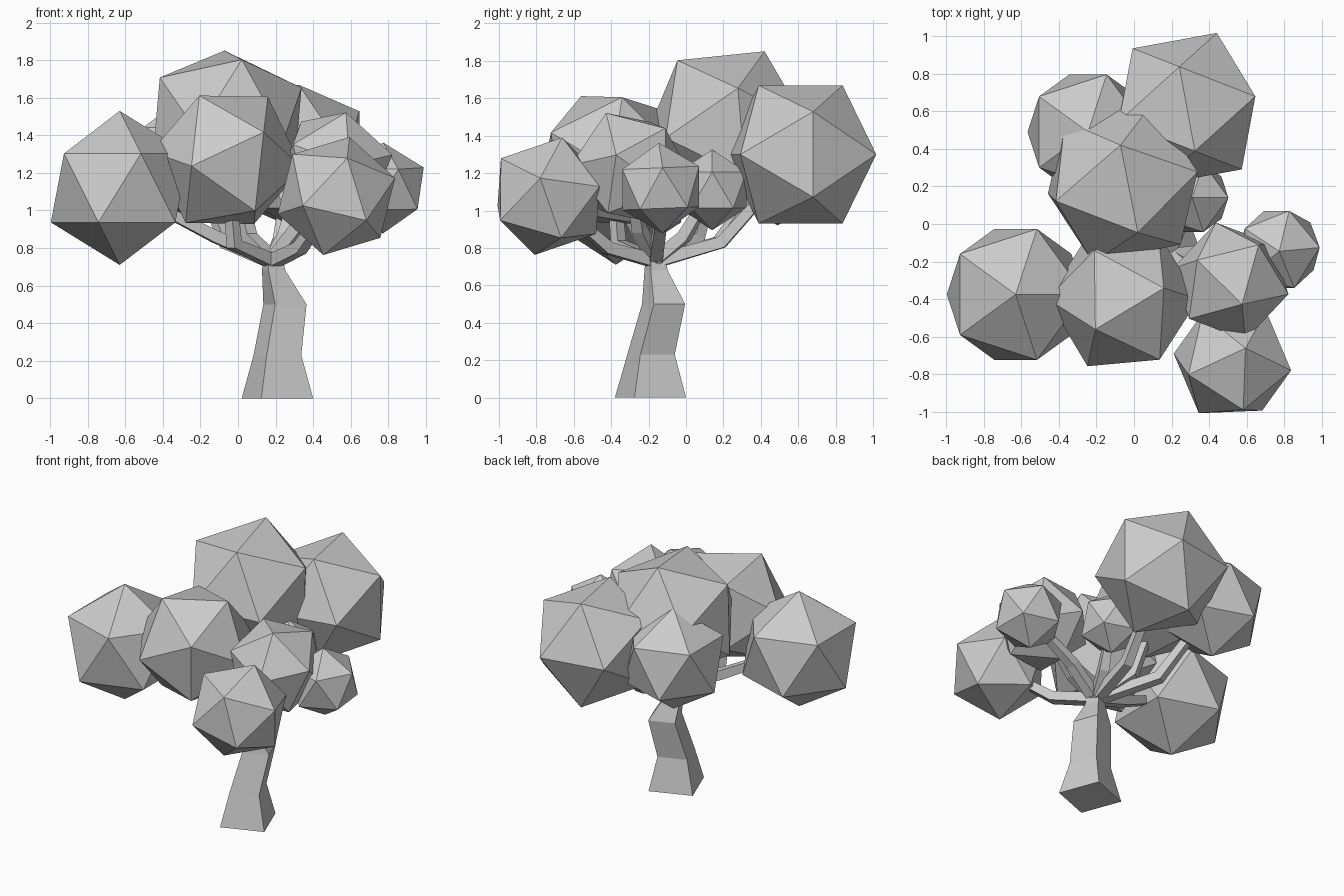
import bpy, bmesh
from mathutils import Vector, Matrix

if "Cube" in bpy.data.objects:
    bpy.data.objects.remove(bpy.data.objects["Cube"])


def finish(bm, name):
    bmesh.ops.recalc_face_normals(bm, faces=bm.faces[:])
    mesh = bpy.data.meshes.new(name)
    bm.to_mesh(mesh)
    bm.free()
    obj = bpy.data.objects.new(name, mesh)
    bpy.context.collection.objects.link(obj)
    return obj


def loft(name, rings):
    """Skin a list of four-cornered rings and cap both ends."""
    bm = bmesh.new()
    loops = [[bm.verts.new(p) for p in ring] for ring in rings]
    for a, b in zip(loops, loops[1:]):
        for i in range(4):
            j = (i + 1) % 4
            bm.faces.new((a[i], a[j], b[j], b[i]))
    bm.faces.new(loops[0])
    bm.faces.new(loops[-1])
    return finish(bm, name)


def square(center, u, v):
    c = Vector(center)
    return [c + u, c + v, c - u, c - v]


def leaf_cluster(name, center, radius, corner=(0, 0, 1), neighbour=(1, 0, 0.5)):
    """Icosahedron turned so one corner and an adjacent one face given directions."""
    z = Vector(corner).normalized()
    y = z.cross(Vector(neighbour)).normalized()
    x = y.cross(z)
    turn = Matrix((x, y, z)).transposed().to_4x4()
    bm = bmesh.new()
    bmesh.ops.create_icosphere(bm, subdivisions=1, radius=radius,
                               matrix=Matrix.Translation(center) @ turn)
    return finish(bm, name)


def branch(name, points, radii):
    pts = [Vector(p) for p in points]
    rings = []
    for i, p in enumerate(pts):
        d = (pts[min(i + 1, len(pts) - 1)] - pts[max(i - 1, 0)]).normalized()
        side = d.cross(Vector((0, 0, 1))).normalized()
        up = side.cross(d)
        r = radii[i]
        rings.append(square(p, (side + up) * r, (up - side) * r))
    return loft(name, rings)


# Crooked four-sided trunk: centre, half width
trunk = [((0.21, -0.19, 0), 0.19), ((0.21, -0.187, 0.23), 0.127),
         ((0.25, -0.12, 0.50), 0.115), ((0.19, -0.16, 0.68), 0.062),
         ((0.185, -0.165, 0.76), 0.05)]
loft("trunk", [square(c, Vector((-1, 0.45, 0)) * h, Vector((-0.45, -1, 0)) * h)
               for c, h in trunk])

# Foliage: name, centre, radius, corner direction, neighbouring corner direction, branch elbow
foliage = [
    ("left", (-0.63, -0.375, 1.12), 0.41, (0, 0, 1), (1, 0, 0.5), (-0.12, -0.24, 0.86)),
    ("front", (-0.06, -0.40, 1.27), 0.405, (-0.145, -0.16, 0.34), (0.217, 0.055, 0.347),
     (-0.02, -0.36, 0.82)),
    ("front_right", (0.524, -0.735, 1.077), 0.33, (0.069, 0.073, 0.311),
     (0.314, -0.047, 0.088), (0.33, -0.42, 0.80)),
    ("right", (0.515, -0.305, 1.23), 0.322, (0.063, -0.128, 0.305), (0.142, 0.2, 0.185),
     (0.31, -0.25, 0.90)),
    ("far_right", (0.773, -0.135, 1.12), 0.242, (0, -0.01, 0.24), (0.215, 0.01, 0.1),
     (0.40, -0.14, 0.90)),
    ("top", (-0.06, 0.22, 1.444), 0.454, (-0.012, 0.2, 0.407), (0.08, -0.265, 0.356),
     (0.06, 0.06, 0.86)),
    ("back_right", (0.283, 0.613, 1.30), 0.434, (0.361, 0.066, 0.227),
     (0.361, 0.066, -0.227), (0.22, 0.19, 0.83)),
    ("back_left", (-0.245, 0.49, 1.28), 0.36, (0, 0, 1), (1, 0, 0.5), (-0.06, 0.18, 0.83)),
    ("back_small", (0.31, 0.14, 1.11), 0.215, (0, 0, 1), (1, 0, 0.5), (0.25, -0.01, 0.86)),
]
for name, centre, radius, corner, neighbour, elbow in foliage:
    leaf_cluster("leaves_" + name, centre, radius, corner, neighbour)
    tip = Vector(elbow).lerp(Vector(centre), 0.75)
    branch("branch_" + name, [(0.185, -0.165, 0.73), elbow, tip], [0.035, 0.032, 0.024])
